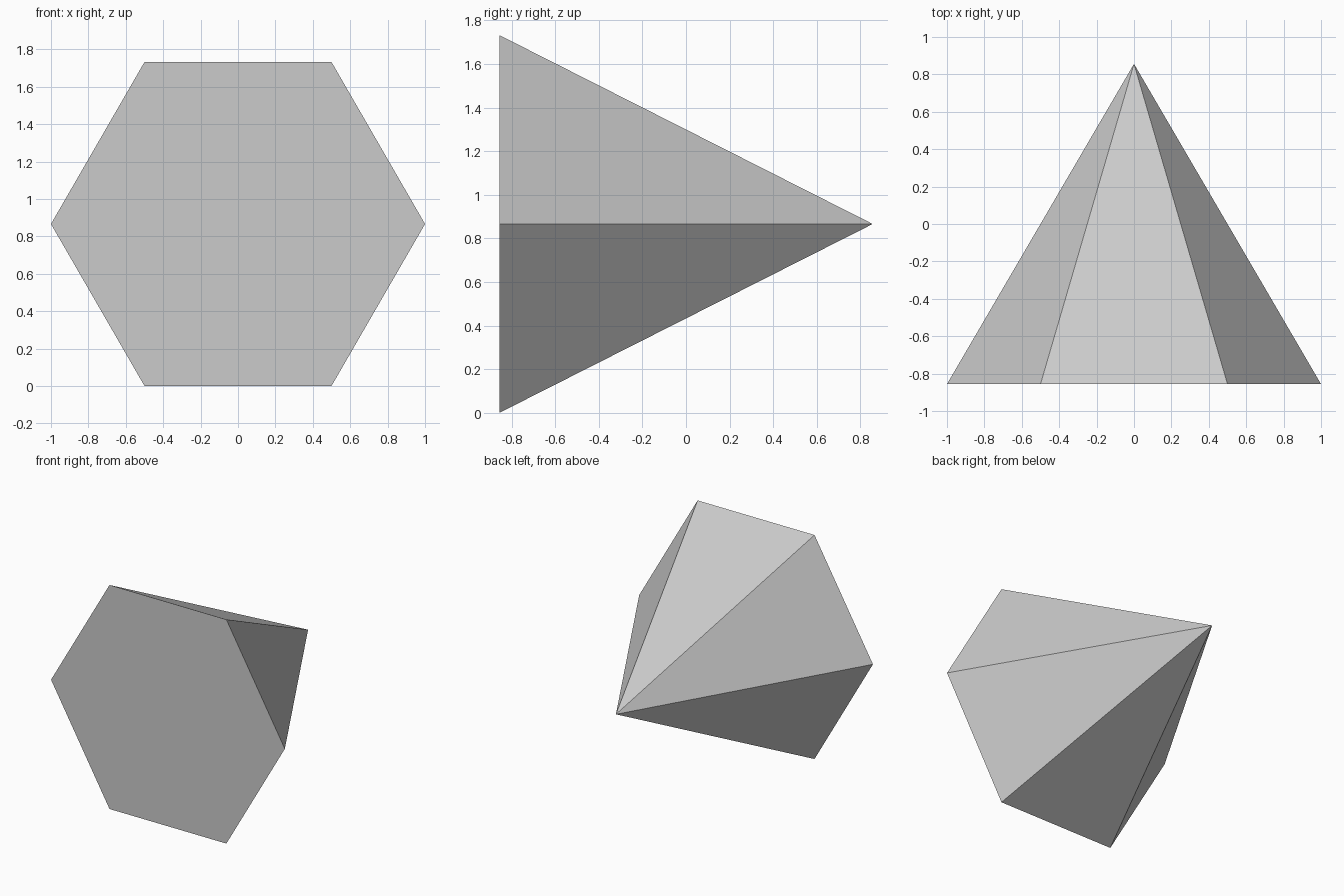
import bpy
import bmesh
from math import cos, sin, pi

cube = bpy.data.objects.get("Cube")
if cube:
    bpy.data.objects.remove(cube, do_unlink=True)

SIDES = 6
RADIUS = 1.0
HALF_LENGTH = 0.856
AXIS_Z = RADIUS * sin(pi / 3)

# Plain grey material
grey = bpy.data.materials.new("light_grey")
grey.use_nodes = True
colour = (0.6, 0.6, 0.6, 1)
grey.diffuse_color = colour
grey.node_tree.nodes["Principled BSDF"].inputs["Base Color"].default_value = colour

# Hexagonal base at the front, tapering to a point at the back
bm = bmesh.new()
angles = [2 * pi * i / SIDES for i in range(SIDES)]
ring = [bm.verts.new((RADIUS * cos(a), -HALF_LENGTH, AXIS_Z + RADIUS * sin(a)))
        for a in angles]
apex = bm.verts.new((0, HALF_LENGTH, AXIS_Z))
bm.faces.new(ring)
for i in range(SIDES):
    bm.faces.new((ring[i], ring[(i + 1) % SIDES], apex))
bmesh.ops.recalc_face_normals(bm, faces=bm.faces)

mesh = bpy.data.meshes.new("hexagonal_pyramid")
bm.to_mesh(mesh)
bm.free()
mesh.materials.append(grey)
pyramid = bpy.data.objects.new("hexagonal_pyramid", mesh)
bpy.context.collection.objects.link(pyramid)
